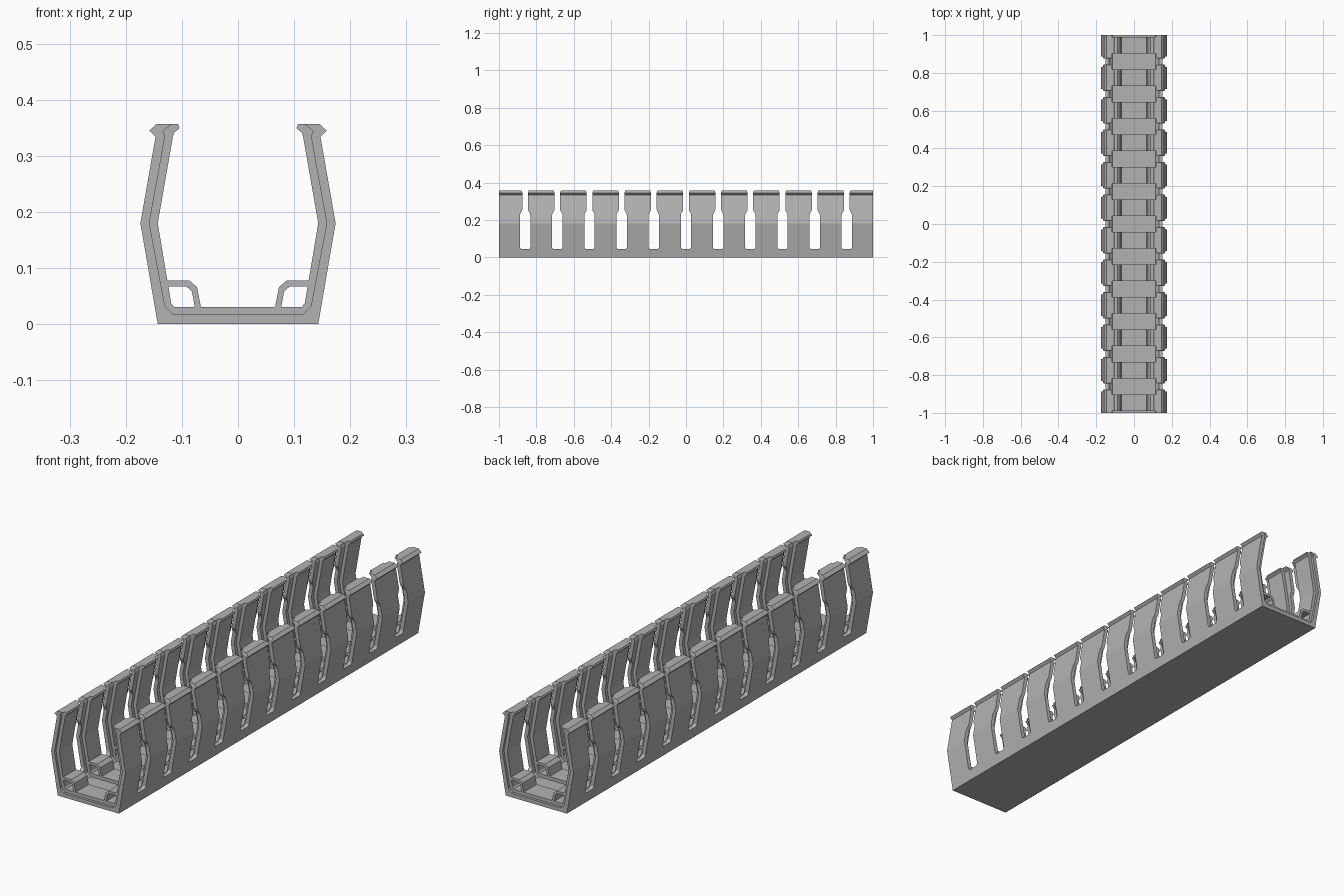
import bpy, bmesh, math

cube = bpy.data.objects.get("Cube")
if cube:
    bpy.data.objects.remove(cube, do_unlink=True)

PITCH = 0.172
SLOTS = 11
RIB_HALF = 0.0435

grey = bpy.data.materials.new("duct grey")
grey.use_nodes = True
grey.diffuse_color = (0.45, 0.45, 0.45, 1)
grey.node_tree.nodes["Principled BSDF"].inputs["Base Color"].default_value = (0.45, 0.45, 0.45, 1)


def add_prism(bm, points, place, start, end):
    """Extrude a closed outline from start to end; place maps (a, b, depth) to xyz."""
    rings = [[bm.verts.new(place(a, b, d)) for a, b in points] for d in (start, end)]
    bm.faces.new(rings[0])
    bm.faces.new(rings[1][::-1])
    count = len(points)
    for i in range(count):
        j = (i + 1) % count
        bm.faces.new((rings[0][j], rings[0][i], rings[1][i], rings[1][j]))


def finish(bm, name):
    bmesh.ops.recalc_face_normals(bm, faces=bm.faces)
    mesh = bpy.data.meshes.new(name)
    bm.to_mesh(mesh)
    bm.free()
    mesh.materials.append(grey)
    obj = bpy.data.objects.new(name, mesh)
    bpy.context.collection.objects.link(obj)
    return obj


def along_y(a, b, d):
    return (a, d, b)


def along_x(a, b, d):
    return (d, a, b)


def mirrored(half):
    """Close a right-hand half outline with its mirror image."""
    return half + [(-x, z) for x, z in reversed(half)]


# Cross-section lines of the right half, running from the floor upward
outside = [(0.143, 0), (0.174, 0.18), (0.147, 0.334), (0.158, 0.345), (0.145, 0.357)]
middle = [(0.117, 0.357), (0.134, 0.344), (0.130, 0.335), (0.158, 0.18), (0.130, 0.032), (0.115, 0.017)]
inside = [(0.114, 0.031), (0.119, 0.037), (0.143, 0.18), (0.116, 0.334),
          (0.114, 0.341), (0.104, 0.349), (0.107, 0.357)]

# Outer shell of the channel
bm = bmesh.new()
add_prism(bm, mirrored(outside + middle), along_y, -1, 1)
shell = finish(bm, "channel_shell")

# Slots through both walls: round-cornered below, narrow neck above
wide, neck, low, r = 0.028, 0.015, 0.044, 0.012
half_slot = [(wide - r + r * math.sin(t * math.pi / 8),
              low + r - r * math.cos(t * math.pi / 8)) for t in range(5)]
half_slot += [(wide, 0.225), (0.025, 0.236), (0.018, 0.246), (neck, 0.257),
              (neck, 0.345), (0.019, 0.357), (0.019, 0.4)]
bm = bmesh.new()
for i in range(SLOTS):
    centre = (i - (SLOTS - 1) / 2) * PITCH
    add_prism(bm, [(centre + y, z) for y, z in mirrored(half_slot)], along_x, -0.3, 0.3)
cutter = finish(bm, "slot_cutter")
cutter.hide_render = True
cutter.hide_viewport = True

cut = shell.modifiers.new("slots", "BOOLEAN")
cut.operation = "DIFFERENCE"
cut.solver = "EXACT"
cut.object = cutter

# Raised ribs lining the channel between slots, with hooked tips
bm_ribs = bmesh.new()
# Hollow cable brackets in the two floor corners of each rib
bm_brackets = bmesh.new()
bracket = [(0.066, 0.030), (0.073, 0.066), (0.087, 0.078), (0.128, 0.078),
           (0.126, 0.067), (0.092, 0.067), (0.082, 0.058), (0.077, 0.030)]
for i in range(SLOTS + 1):
    centre = (i - SLOTS / 2) * PITCH
    ends = (centre - RIB_HALF, centre + RIB_HALF)
    add_prism(bm_ribs, mirrored(inside + middle), along_y, *ends)
    for side in (-1, 1):
        add_prism(bm_brackets, [(side * x, z) for x, z in bracket], along_y, *ends)
finish(bm_ribs, "inner_ribs")
finish(bm_brackets, "corner_brackets")
